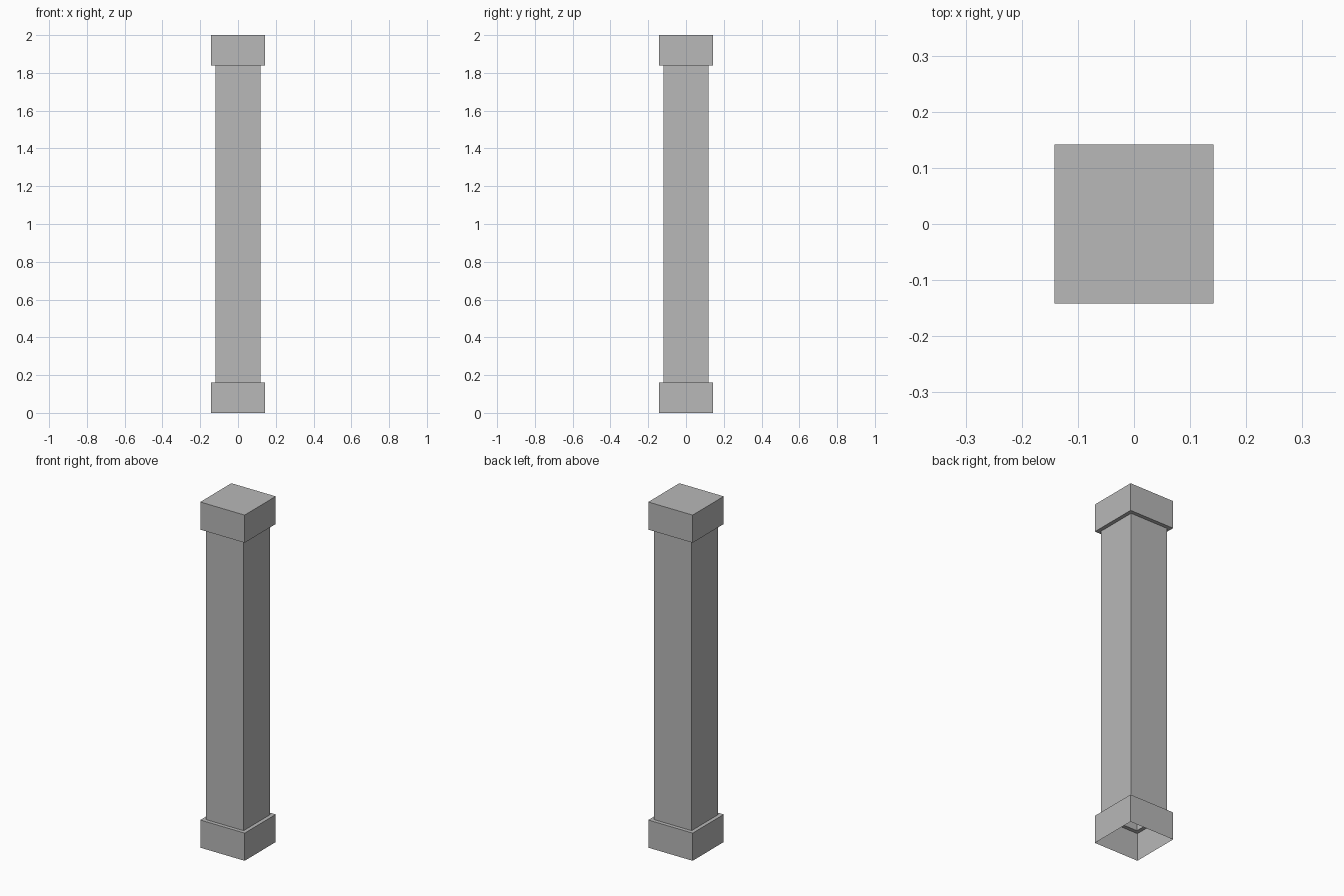
import bpy
import bmesh

cube = bpy.data.objects.get("Cube")
if cube:
    bpy.data.objects.remove(cube, do_unlink=True)

stone = bpy.data.materials.new("stone_grey")
stone.use_nodes = True
colour = (0.48, 0.48, 0.48, 1)
stone.diffuse_color = colour
stone.node_tree.nodes["Principled BSDF"].inputs["Base Color"].default_value = colour

BLOCK, SHAFT = 0.142, 0.12       # half widths
BASE_TOP, CAP_BOTTOM, TOP = 0.16, 1.84, 2.0


def square_shell(name, profile, close_top=False):
    """Sweep a (half width, height) profile round a square, leaving its ends open."""
    bm = bmesh.new()
    rings = [[bm.verts.new((sx * w, sy * w, z))
              for sx, sy in ((-1, -1), (1, -1), (1, 1), (-1, 1))]
             for w, z in profile]
    for low, high in zip(rings, rings[1:]):
        for i in range(4):
            j = (i + 1) % 4
            bm.faces.new((low[i], low[j], high[j], high[i]))
    if close_top:
        bm.faces.new(rings[-1])
    mesh = bpy.data.meshes.new(name)
    bm.to_mesh(mesh)
    bm.free()
    mesh.materials.append(stone)
    obj = bpy.data.objects.new(name, mesh)
    bpy.context.collection.objects.link(obj)
    return obj


# Hollow base, open underneath, with a narrow ledge round the shaft
square_shell("base_block", [(BLOCK, 0), (BLOCK, BASE_TOP), (SHAFT, BASE_TOP)])

# Hollow square shaft
square_shell("shaft", [(SHAFT, BASE_TOP), (SHAFT, CAP_BOTTOM)])

# Closed cap with an overhanging ledge
square_shell("cap_block", [(SHAFT, CAP_BOTTOM), (BLOCK, CAP_BOTTOM), (BLOCK, TOP)],
             close_top=True)
